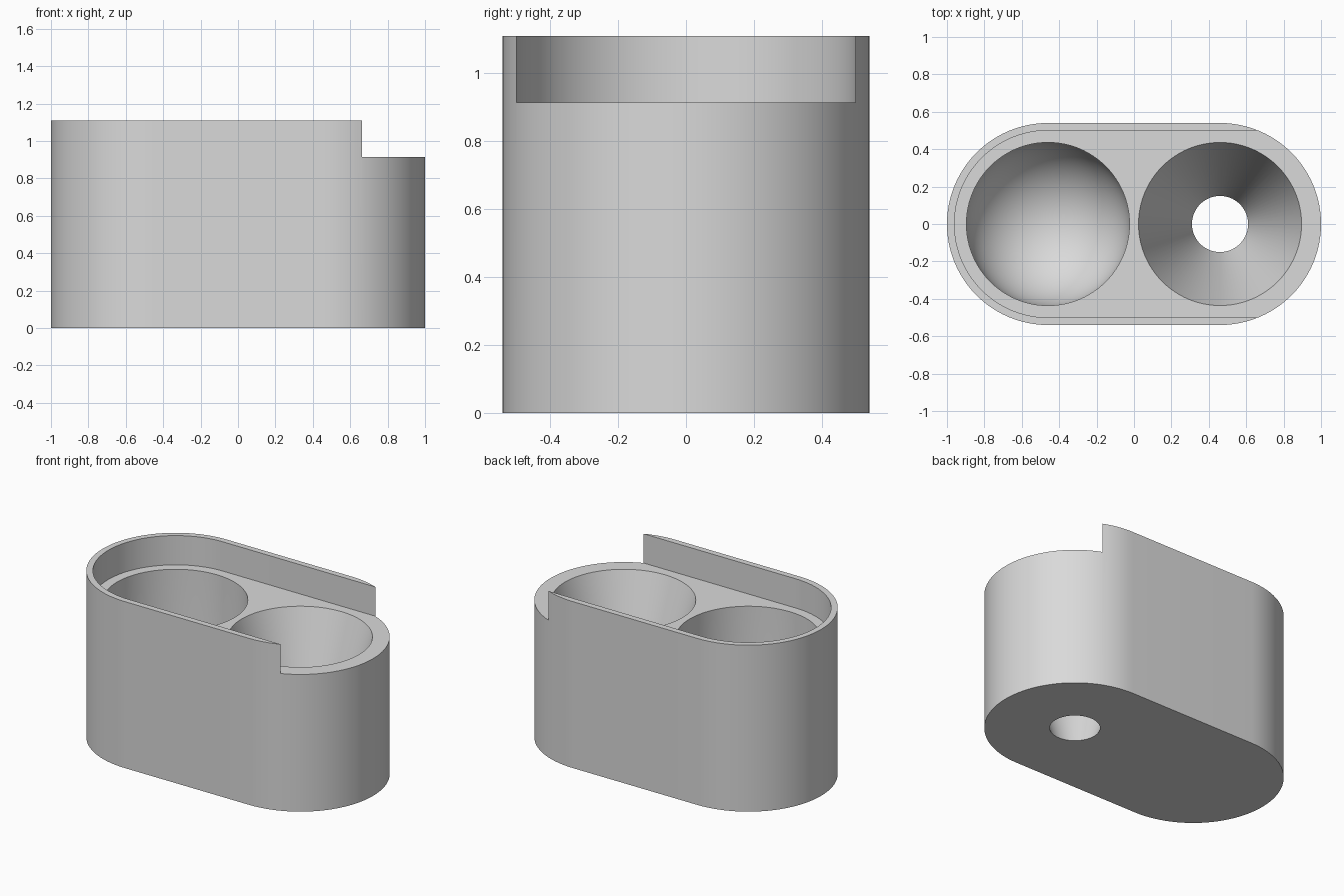
import bpy, bmesh, math

cube = bpy.data.objects.get("Cube")
if cube:
    bpy.data.objects.remove(cube, do_unlink=True)

CENTRE, OUTER, INNER, WELL, HOLE = 0.46, 0.54, 0.5, 0.436, 0.15
HEIGHT, LEDGE = 1.11, 0.915


def make_object(name, bm):
    bmesh.ops.recalc_face_normals(bm, faces=bm.faces)
    mesh = bpy.data.meshes.new(name)
    bm.to_mesh(mesh)
    bm.free()
    obj = bpy.data.objects.new(name, mesh)
    bpy.context.collection.objects.link(obj)
    return obj


def arc(cx, radius, start, steps=48):
    """Half circle of points, anticlockwise from the start angle."""
    angles = [start + math.pi * i / steps for i in range(steps + 1)]
    return [(cx + radius * math.cos(a), radius * math.sin(a)) for a in angles]


def prism(name, outline, bottom, top):
    bm = bmesh.new()
    face = bm.faces.new([bm.verts.new((x, y, bottom)) for x, y in outline])
    lifted = bmesh.ops.extrude_face_region(bm, geom=[face])["geom"]
    verts = [v for v in lifted if isinstance(v, bmesh.types.BMVert)]
    bmesh.ops.translate(bm, verts=verts, vec=(0, 0, top - bottom))
    return make_object(name, bm)


def lathe(name, profile, cx, steps=96):
    """Spin a closed-on-axis profile of (radius, height) points."""
    bm = bmesh.new()
    verts = [bm.verts.new((cx + r, 0, z)) for r, z in profile]
    edges = [bm.edges.new(pair) for pair in zip(verts, verts[1:])]
    bmesh.ops.spin(bm, geom=verts + edges, cent=(cx, 0, 0), axis=(0, 0, 1),
                   angle=math.tau, steps=steps)
    bmesh.ops.remove_doubles(bm, verts=bm.verts, dist=0.0001)
    return make_object(name, bm)


# Solid body with rounded ends
half = math.pi / 2
body = prism("holder_body", arc(CENTRE, OUTER, -half) + arc(-CENTRE, OUTER, half),
             0, HEIGHT)

# Tray recess, running out through the +x end
recess = prism("tray_recess", arc(-CENTRE, INNER, half) + [(1.5, -INNER), (1.5, INNER)],
               LEDGE, HEIGHT + 0.2)

# Round-bottomed well
floor = 0.045
centre_z = floor + WELL
bowl = [(WELL * math.sin(half * i / 24), centre_z - WELL * math.cos(half * i / 24))
        for i in range(25)]
round_well = lathe("round_well", bowl + [(WELL, 1), (0, 1)], -CENTRE)

# Funnel well, open through the base
funnel_well = lathe("funnel_well", [(0, -0.1), (HOLE, -0.1), (HOLE, 0), (WELL, LEDGE),
                                    (WELL, 1), (0, 1)], CENTRE)

# Cut the body
bpy.context.view_layer.objects.active = body
for cutter in (recess, round_well, funnel_well):
    cutter.hide_render = True
    mod = body.modifiers.new(cutter.name, 'BOOLEAN')
    mod.operation = 'DIFFERENCE'
    mod.solver = 'EXACT'
    mod.object = cutter
    bpy.ops.object.modifier_apply(modifier=mod.name)
    bpy.data.objects.remove(cutter, do_unlink=True)

# Single grey material
grey = bpy.data.materials.new("light_grey")
grey.use_nodes = True
colour = (0.7, 0.7, 0.7, 1)
grey.diffuse_color = colour
grey.node_tree.nodes["Principled BSDF"].inputs["Base Color"].default_value = colour
body.data.materials.clear()
body.data.materials.append(grey)

bpy.ops.object.select_all(action='DESELECT')
body.select_set(True)
bpy.ops.object.shade_smooth_by_angle(angle=math.radians(30))
